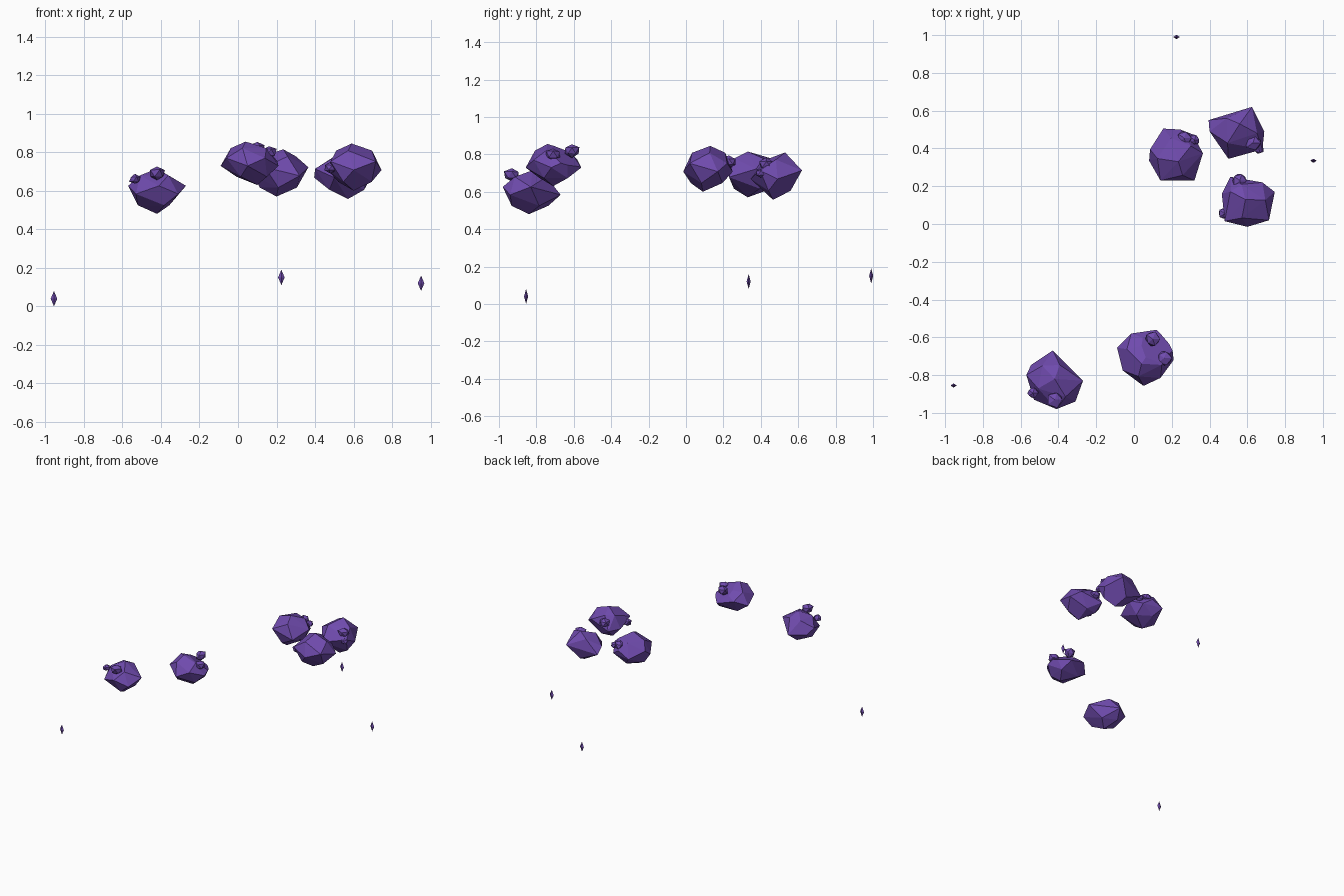
import bpy, bmesh, random
from mathutils import Vector

if "Cube" in bpy.data.objects:
    bpy.data.objects.remove(bpy.data.objects["Cube"])

random.seed(4)
mat = bpy.data.materials.new("purple_rock")
mat.diffuse_color = (0.16, 0.07, 0.42, 1)
mat.use_nodes = True
mat.node_tree.nodes["Principled BSDF"].inputs["Base Color"].default_value = mat.diffuse_color


def finish(name, bm):
    bmesh.ops.recalc_face_normals(bm, faces=bm.faces)
    me = bpy.data.meshes.new(name)
    bm.to_mesh(me)
    bm.free()
    me.materials.append(mat)
    ob = bpy.data.objects.new(name, me)
    bpy.context.collection.objects.link(ob)
    return ob


def hull(bm):
    res = bmesh.ops.convex_hull(bm, input=bm.verts)
    junk = {g for g in res["geom_interior"] + res["geom_unused"]
            if isinstance(g, bmesh.types.BMVert)}
    bmesh.ops.delete(bm, geom=list(junk), context='VERTS')


def boulder(name, outline, peak, foot, cut=None):
    """Faceted rock: plan outline as belt, shrunken rings above and below."""
    bm = bmesh.new()
    peak, foot = Vector(peak), Vector(foot)
    h = peak.z - foot.z
    n = len(outline)
    for i, (x, y) in enumerate(outline):
        p = Vector((x, y, 0))
        q = Vector((*outline[(i + 1) % n], 0))
        wave = 0.09 if i % 2 else -0.09
        bm.verts.new((x, y, foot.z + h * (0.53 + wave)))
        if i % 2 == 0:
            top = peak.lerp(p.lerp(q, 0.3), 0.72)
            low = foot.lerp(p.lerp(q, 0.6), 0.74)
            bm.verts.new((top.x, top.y, foot.z + h * 0.85))
            bm.verts.new((low.x, low.y, foot.z + h * 0.19))
    bm.verts.new(peak)
    bm.verts.new(foot)
    hull(bm)
    # slanted broken face
    if cut:
        res = bmesh.ops.bisect_plane(bm, geom=bm.verts[:] + bm.edges[:] + bm.faces[:],
                                     plane_co=cut[0], plane_no=cut[1], clear_outer=True)
        edges = [e for e in res["geom_cut"] if isinstance(e, bmesh.types.BMEdge)]
        bmesh.ops.contextual_create(bm, geom=edges)
    finish(name, bm)


def pebble(name, loc, r):
    """Small jittered lump sitting on a rock."""
    bm = bmesh.new()
    bmesh.ops.create_icosphere(bm, subdivisions=1, radius=r)
    for v in bm.verts:
        v.co *= random.uniform(0.85, 1.15)
        v.co.z *= 0.85
        v.co += Vector(loc)
    finish(name, bm)


def shard(name, loc):
    """Tiny floating octahedron."""
    bm = bmesh.new()
    for d in ((.017, 0, 0), (0, .011, 0), (0, 0, .04)):
        bm.verts.new(Vector(loc) + Vector(d))
        bm.verts.new(Vector(loc) - Vector(d))
    hull(bm)
    finish(name, bm)


# Large rocks
boulder("rock_front_left",
        [(-.43, -.67), (-.27, -.83), (-.31, -.94), (-.41, -.98),
         (-.53, -.93), (-.57, -.80), (-.545, -.746)],
        (-.42, -.82, .715), (-.42, -.84, .48))
boulder("rock_front_middle",
        [(-.09, -.655), (-.015, -.58), (.12, -.56), (.20, -.635), (.21, -.72),
         (.14, -.815), (.05, -.857), (-.06, -.775)],
        (.04, -.74, .855), (.10, -.71, .63),
        ((.10, -.66, .80), (.40, .45, .80)))
boulder("rock_back_middle",
        [(.155, .505), (.245, .50), (.31, .475), (.365, .375),
         (.32, .23), (.14, .23), (.08, .335), (.085, .395)],
        (.235, .33, .815), (.20, .33, .57))
boulder("rock_back_right",
        [(.395, .55), (.625, .62), (.69, .49), (.68, .395), (.50, .345), (.40, .49)],
        (.56, .53, .81), (.57, .465, .557))
boulder("rock_right",
        [(.51, .25), (.68, .22), (.745, .17), (.715, .02),
         (.60, -.015), (.48, .015), (.465, .16)],
        (.59, .13, .845), (.60, .09, .60))

# Small lumps on the rocks
lumps = [(-.42, -.93, .69, .045), (-.535, -.895, .66, .03),
         (.10, -.61, .82, .042), (.16, -.71, .80, .042),
         (.265, .455, .745, .042), (.32, .445, .73, .03),
         (.63, .43, .745, .042), (.66, .40, .70, .03),
         (.56, .23, .76, .045), (.48, .055, .72, .035)]
for i, (x, y, z, r) in enumerate(lumps):
    pebble(f"lump_{i + 1}", (x, y, z), r)

# Floating shards
for i, p in enumerate([(-.955, -.855, .04), (.225, .99, .15), (.95, .335, .12)]):
    shard(f"shard_{i + 1}", p)
